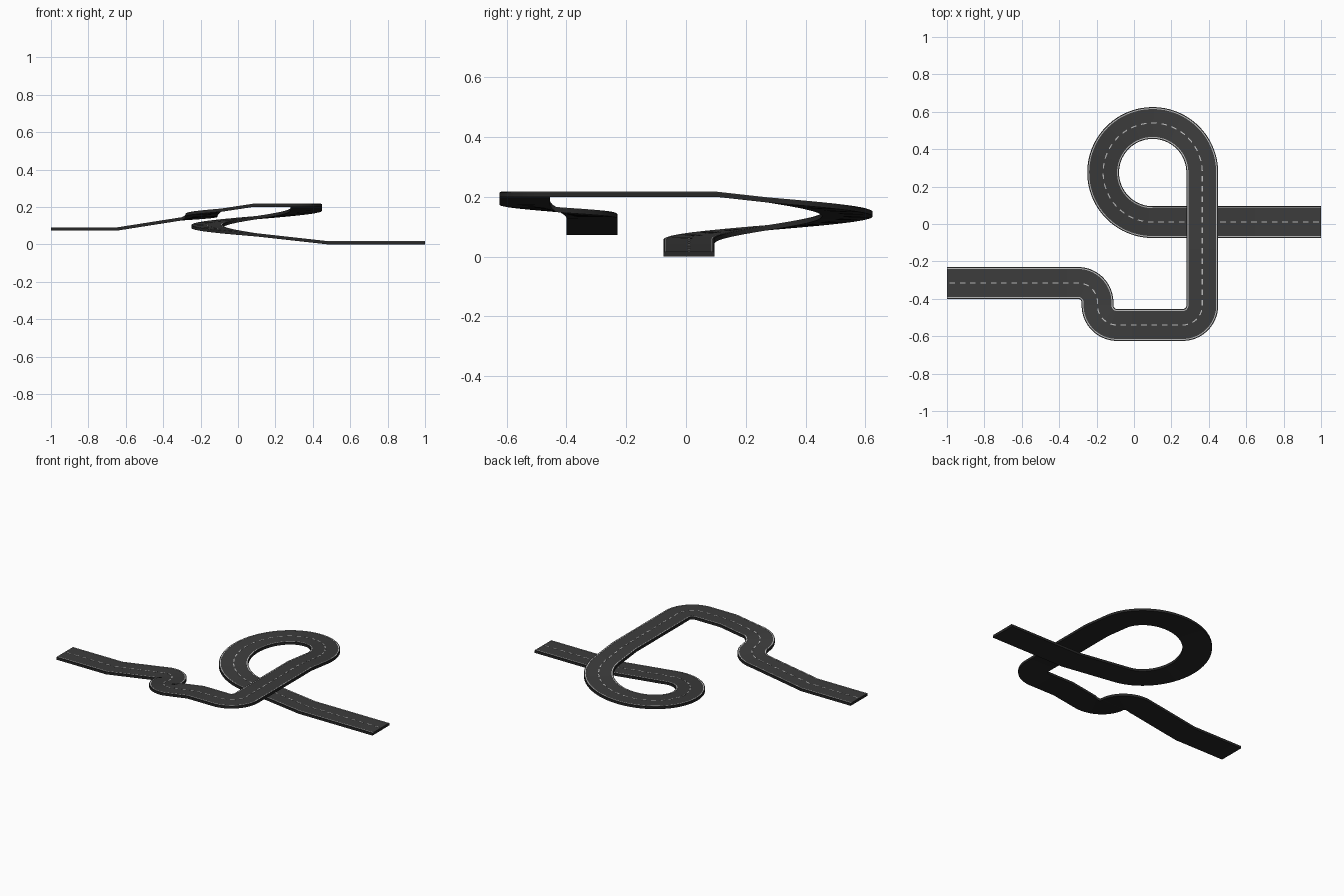
import bpy, bmesh, math

if "Cube" in bpy.data.objects:
    bpy.data.objects.remove(bpy.data.objects["Cube"])

HALF = 0.085
R1, R2 = 0.265, 0.105
Q = math.pi / 2
# Route: (radius, turn angle) for bends, (0, length) for straights; negative turns right
ROUTE = [(0, 0.90), (R1, -3 * Q), (0, 0.71), (R2, -Q), (0, 0.35),
         (R2, -Q), (0, 0.015), (R2, Q), (0, 0.70)]
TOTAL = sum(abs(a) * (r or 1) for r, a in ROUTE)
# Deck underside height against distance along the route
HEIGHTS = [(0, 0), (0.52, 0), (2.324, 0.2), (3.204, 0.2),
           (3.539, 0.149), (3.719, 0.128), (4.069, 0.073), (TOTAL, 0.073)]


def height(s):
    for (a, za), (b, zb) in zip(HEIGHTS, HEIGHTS[1:]):
        if s <= b:
            return za + (zb - za) * (s - a) / (b - a)
    return HEIGHTS[-1][1]


def locate(s):
    """Centre line x, y and heading at distance s."""
    x, y, h = 1.0, 0.01, math.pi
    for r, a in ROUTE:
        length = abs(a) * (r or 1)
        d = min(s, length)
        if r:
            k = math.copysign(1, a)
            cx, cy = x - k * r * math.sin(h), y + k * r * math.cos(h)
            h += k * d / r
            x, y = cx + k * r * math.sin(h), cy - k * r * math.cos(h)
        else:
            x, y = x + d * math.cos(h), y + d * math.sin(h)
        s -= d
        if s <= 1e-9:
            break
    return x, y, h


# Stations: segment joints, height changes and bend subdivisions
stations = {round(s, 5) for s, _ in HEIGHTS}
pos = 0
for r, a in ROUTE:
    length = abs(a) * (r or 1)
    n = max(1, round(abs(a) / math.radians(4))) if r else 1
    stations |= {round(pos + length * i / n, 5) for i in range(n + 1)}
    pos += length
stations = sorted(stations)


def sweep(bm, o0, o1, z0, z1, s0=0, s1=TOTAL):
    """Box section swept along the route between two side offsets."""
    rings = []
    for s in [s0] + [t for t in stations if s0 + 1e-4 < t < s1 - 1e-4] + [s1]:
        x, y, h = locate(s)
        z = height(s)
        rings.append([bm.verts.new((x - o * math.sin(h), y + o * math.cos(h), z + dz))
                      for o, dz in ((o0, z0), (o1, z0), (o1, z1), (o0, z1))])
    for a, b in zip(rings, rings[1:]):
        for i in range(4):
            j = (i + 1) % 4
            bm.faces.new((a[i], a[j], b[j], b[i]))
    bm.faces.new(rings[0])
    bm.faces.new(rings[-1][::-1])


def material(name, v):
    m = bpy.data.materials.new(name)
    m.diffuse_color = (v, v, v, 1)
    m.use_nodes = True
    m.node_tree.nodes["Principled BSDF"].inputs["Base Color"].default_value = m.diffuse_color
    return m


def make(name, mat, sweeps):
    bm = bmesh.new()
    for args in sweeps:
        sweep(bm, *args)
    bmesh.ops.recalc_face_normals(bm, faces=bm.faces)
    me = bpy.data.meshes.new(name)
    bm.to_mesh(me)
    bm.free()
    me.materials.append(mat)
    ob = bpy.data.objects.new(name, me)
    bpy.context.collection.objects.link(ob)
    bpy.ops.object.select_all(action='DESELECT')
    ob.select_set(True)
    bpy.context.view_layer.objects.active = ob
    bpy.ops.object.shade_smooth_by_angle(angle=math.radians(30))


asphalt = material("asphalt", 0.045)
concrete = material("dark_deck", 0.02)
paint = material("road_paint", 0.5)

# Deck slab and driving surface
make("road_deck", concrete, [(-HALF, HALF, 0, 0.015)])
make("road_surface", asphalt, [(-0.082, 0.082, 0.0145, 0.0165)])

# Edge lines
make("edge_lines", paint, [(k * 0.077 - 0.0025, k * 0.077 + 0.0025, 0.016, 0.0175)
                           for k in (-1, 1)])

# Dashed centre line
count = 80
step = TOTAL / count
make("centre_dashes", paint, [(-0.003, 0.003, 0.016, 0.0175, i * step + 0.012, i * step + 0.042)
                              for i in range(count)])
